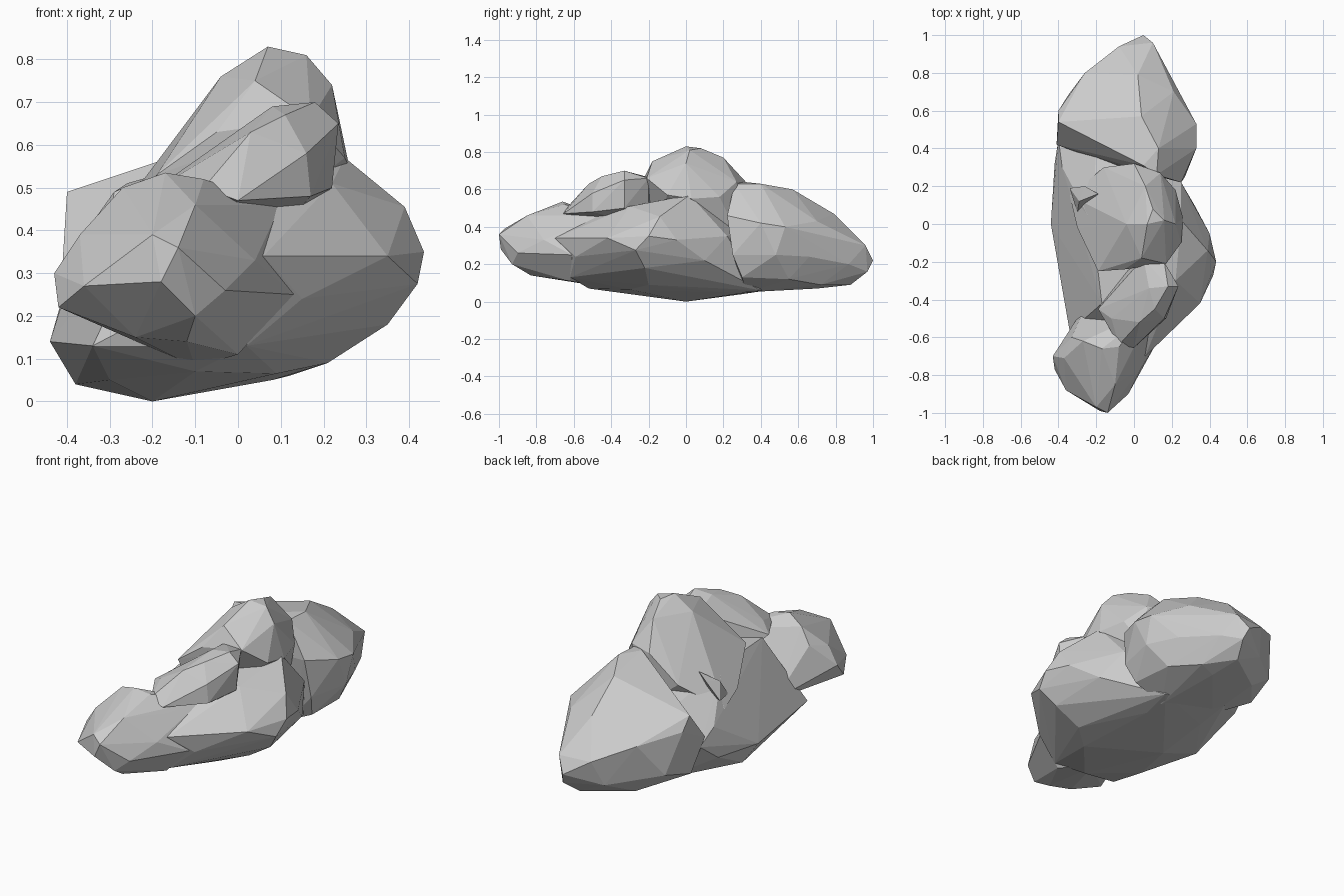
import bpy
import bmesh


def rock(name, points):
    """Flat-faceted stone: the convex hull of a few corner points."""
    bm = bmesh.new()
    for p in points:
        bm.verts.new(p)
    res = bmesh.ops.convex_hull(bm, input=bm.verts[:])
    loose = {g for g in res["geom_interior"] + res["geom_unused"]
             if isinstance(g, bmesh.types.BMVert)}
    bmesh.ops.delete(bm, geom=list(loose), context='VERTS')
    bmesh.ops.recalc_face_normals(bm, faces=bm.faces[:])
    mesh = bpy.data.meshes.new(name)
    bm.to_mesh(mesh)
    bm.free()
    obj = bpy.data.objects.new(name, mesh)
    bpy.context.collection.objects.link(obj)
    return obj


# Wide tilted base in the middle
rock("middle_body", [
    (-.44, 0, .14), (-.42, .32, .18), (-.34, -.57, .13), (-.38, .05, .04),
    (-.2, 0, 0), (-.2, .3, .04), (-.3, -.3, .05), (-.1, -.52, .07),
    (.09, -.3, .065), (.08, .2, .05), (.21, -.2, .09), (.35, -.22, .18),
    (.42, -.27, .275), (.435, -.2, .35), (.40, -.05, .33), (.35, -.42, .34),
    (.39, -.14, .455), (.25, .02, .57), (.22, -.3, .51), (.25, .22, .35),
    (.32, .1, .22), (.06, -.7, .34), (.02, -.62, .13), (.15, -.59, .24),
    (0, -.52, .46), (-.17, -.42, .49), (-.22, 0, .51), (-.38, .3, .33),
    (-.4, .45, .28), (-.2, .42, .42), (-.2, .5, .07), (.12, .4, .06)])

# Long front nose
rock("front_rock", [
    (-.43, -.7, .3), (-.42, -.77, .22), (-.36, -.88, .27), (-.37, -.71, .39),
    (-.33, -.6, .42), (-.27, -.62, .5), (-.17, -.66, .535), (-.08, -.65, .52),
    (-.1, -.85, .46), (-.2, -.97, .39), (-.14, -1, .36), (-.18, -.99, .28),
    (-.1, -.93, .2), (-.24, -.8, .15), (-.12, -.83, .14), (-.03, -.9, .26),
    (.04, -.76, .33), (.13, -.61, .25), (.0, -.62, .11), (.02, -.64, .44),
    (.15, -.45, .3), (.1, -.45, .46), (-.1, -.45, .08), (-.25, -.42, .17)])

# Stone leaning on the front of the peak
rock("ridge_rock", [
    (-.19, -.45, .5), (-.08, -.64, .5), (0, -.655, .47), (-.12, -.5, .54),
    (.03, -.52, .63), (.11, -.45, .67), (.08, -.34, .69), (.18, -.33, .7),
    (.16, -.5, .58), (.17, -.5, .48), (.235, -.33, .65), (.22, -.33, .5),
    (.16, -.2, .66), (.05, -.18, .66), (.1, -.2, .4), (-.1, -.3, .4)])

# Highest stone in the middle
rock("peak_rock", [
    (-.34, .15, .36), (-.3, -.02, .4), (-.19, -.25, .53), (-.05, -.24, .63),
    (.04, -.18, .75), (-.04, 0, .76), (.07, 0, .83), (.1, .08, .82),
    (.16, .02, .81), (.06, .2, .77), (.22, 0, .74), (.17, -.21, .66),
    (.25, -.1, .57), (.26, .03, .55), (.22, .18, .56), (.14, .27, .64),
    (0, .32, .64), (-.16, .3, .5), (-.1, -.2, .3), (.1, .3, .3)])

# Rounded boulder at the back
rock("rear_boulder", [
    (.12, .26, .63), (.05, .31, .64), (.13, .4, .63), (.04, .57, .6),
    (-.28, .5, .525), (-.4, .54, .49), (-.4, .6, .42), (-.26, .8, .38),
    (.02, .79, .47), (-.08, .94, .3), (.05, 1, .22), (.1, .96, .3),
    (.21, .7, .43), (.33, .53, .4), (.33, .4, .42), (.25, .22, .46),
    (.27, .25, .25), (.32, .48, .25), (.24, .3, .13), (.08, .32, .05),
    (.23, .55, .12), (.25, .66, .24), (.14, .72, .09), (.14, .87, .2),
    (.05, .7, .07), (.03, .88, .09), (.07, .97, .16), (-.2, .72, .09),
    (-.12, .88, .16), (-.2, .4, .06), (-.38, .5, .15), (-.41, .42, .33),
    (-.35, .68, .2), (-.14, .32, .4)])

# Small chip wedged on the flank
rock("side_chip", [
    (-.34, .19, .42), (-.29, .12, .49), (-.19, .16, .53),
    (-.26, .2, .51), (-.2, .1, .4), (-.3, .06, .4)])
